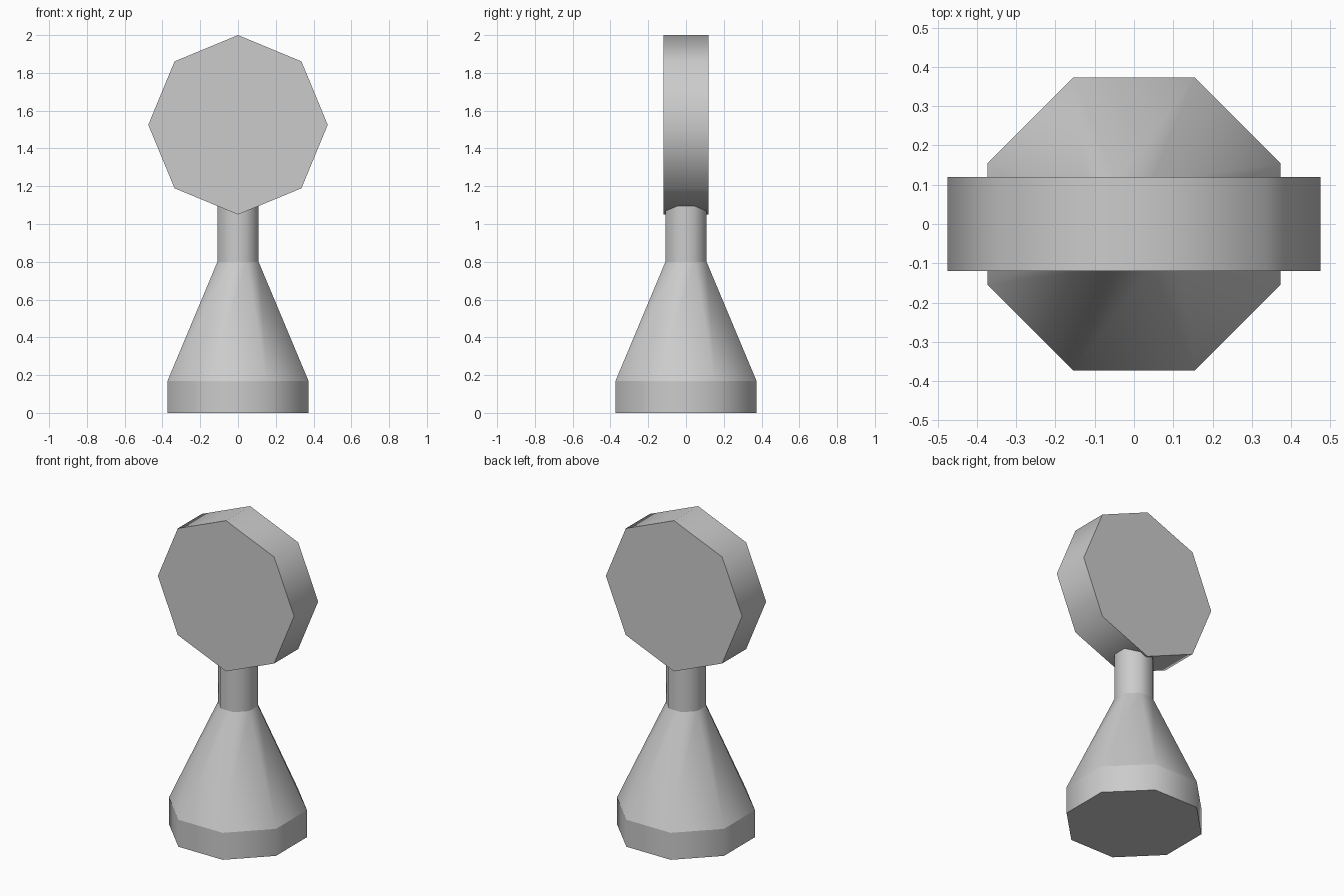
import bpy
import bmesh
import math
from mathutils import Matrix

SIDES = 8
FLAT = math.cos(math.pi / SIDES)  # flat-to-corner ratio of an octagon

cube = bpy.data.objects.get("Cube")
if cube:
    bpy.data.objects.remove(cube)

grey = bpy.data.materials.new("light grey")
grey.use_nodes = True
colour = (0.6, 0.6, 0.6, 1)
grey.diffuse_color = colour
grey.node_tree.nodes["Principled BSDF"].inputs["Base Color"].default_value = colour


def turned_part(name, profile, matrix):
    """Octagonal solid from (radius, height) rings: smooth around, sharp at each ring."""
    bm = bmesh.new()
    rings = []
    for radius, height in profile:
        angles = [2 * math.pi * i / SIDES for i in range(SIDES)]
        rings.append([bm.verts.new((radius * math.cos(a), radius * math.sin(a), height))
                      for a in angles])
    for low, high in zip(rings, rings[1:]):
        for i in range(SIDES):
            j = (i + 1) % SIDES
            bm.faces.new((low[i], low[j], high[j], high[i])).smooth = True
    bm.faces.new(rings[0][::-1])
    bm.faces.new(rings[-1])
    for ring in rings:
        for i in range(SIDES):
            bm.edges.get((ring[i], ring[i - 1])).smooth = False
    bm.transform(matrix)
    mesh = bpy.data.meshes.new(name)
    bm.to_mesh(mesh)
    bm.free()
    mesh.materials.append(grey)
    obj = bpy.data.objects.new(name, mesh)
    bpy.context.collection.objects.link(obj)
    return obj


# Weighted foot, tapering cone and neck, with flats facing front and sides
base, neck = 0.373 / FLAT, 0.109 / FLAT
turned_part("stand",
            [(base, 0), (base, 0.17), (neck, 0.8), (neck, 1.2)],
            Matrix.Rotation(math.pi / SIDES, 4, "Z"))

# Upright disc with a corner at the top, resting on the neck
turned_part("disc_head",
            [(0.475, -0.12), (0.475, 0.12)],
            Matrix.Translation((0, 0, 1.525)) @ Matrix.Rotation(math.pi / 2, 4, "X"))
